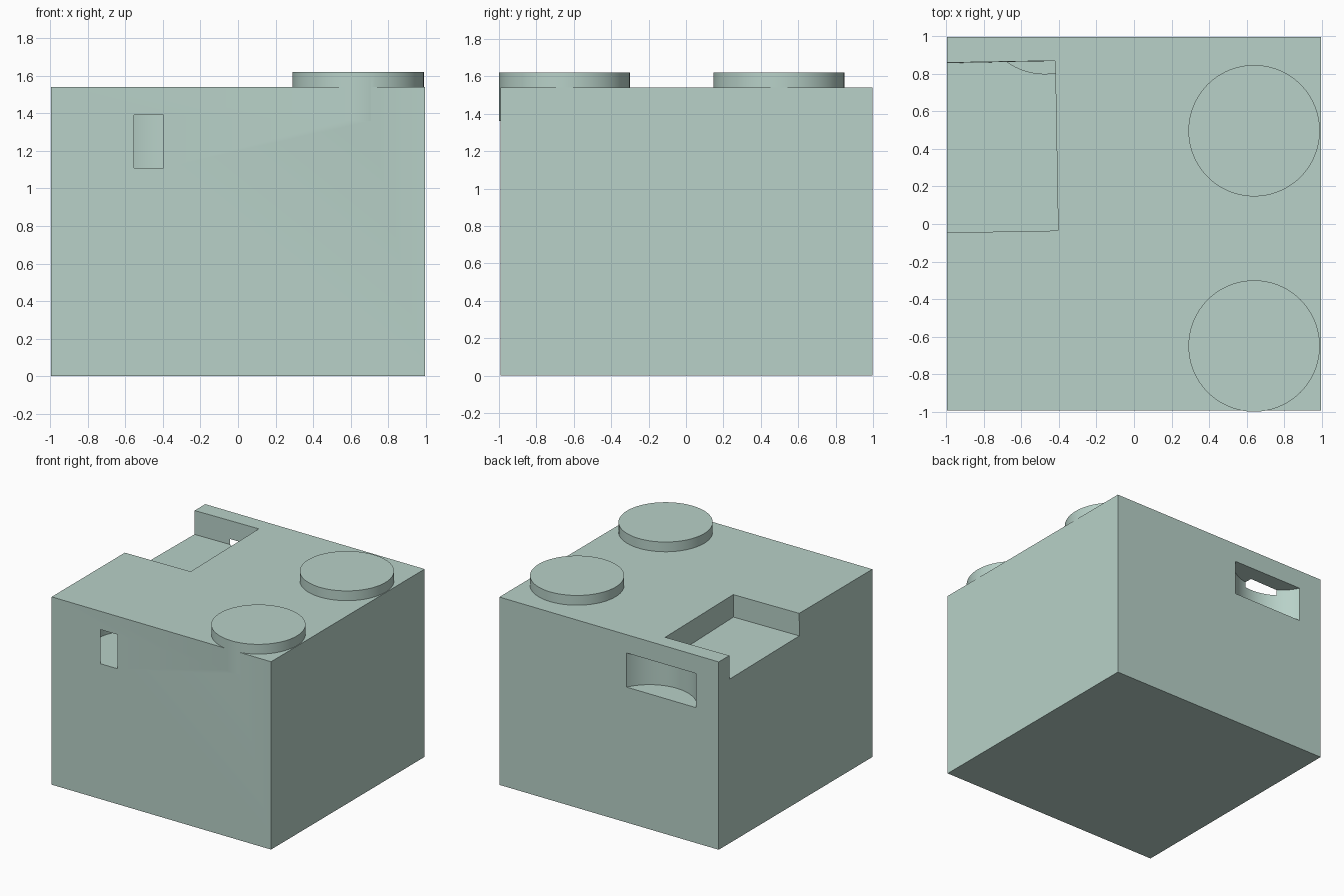
import bpy
from math import radians

if "Cube" in bpy.data.objects:
    bpy.data.objects.remove(bpy.data.objects["Cube"])

R = 0.35          # shared radius of studs and round cavities
TOP = 1.54        # height of the block


def box(name, lo, hi):
    size = [b - a for a, b in zip(lo, hi)]
    mid = [(a + b) / 2 for a, b in zip(lo, hi)]
    bpy.ops.mesh.primitive_cube_add(size=1, location=mid)
    ob = bpy.context.object
    ob.name = name
    ob.scale = size
    bpy.ops.object.transform_apply(location=False, rotation=False, scale=True)
    return ob


def disc(name, x, y, z0, z1):
    bpy.ops.mesh.primitive_cylinder_add(vertices=96, radius=R, depth=z1 - z0,
                                        location=(x, y, (z0 + z1) / 2))
    bpy.context.object.name = name
    return bpy.context.object


def combine(target, tool, operation):
    mod = target.modifiers.new(tool.name, 'BOOLEAN')
    mod.operation = operation
    mod.solver = 'EXACT'
    mod.object = tool
    bpy.context.view_layer.objects.active = target
    bpy.ops.object.modifier_apply(modifier=mod.name)
    bpy.data.objects.remove(tool)


# main block
block = box("block", (-0.995, -0.993, 0), (0.995, 0.997, TOP))

# slightly askew pocket in the top, open to the left side
pocket = box("pocket_cutter", (-1.6, -0.045, 1.35), (-0.412, 0.86, 1.85))
pocket.rotation_euler = (radians(-0.6), 0, radians(1))
combine(block, pocket, 'DIFFERENCE')

# round cavities: one just breaking the front face, one biting into the back
for y in (-0.652, 1.15):
    combine(block, disc("cavity_cutter", -0.475, y, 1.11, 1.39), 'DIFFERENCE')

# round studs sunk into the top
for y in (-0.65, 0.497):
    combine(block, disc("stud", 0.64, y, 1.36, 1.62), 'UNION')

# pale green finish, smooth round walls with crisp edges
mat = bpy.data.materials.new("pale_green")
mat.diffuse_color = (0.48, 0.64, 0.58, 1)
mat.use_nodes = True
mat.node_tree.nodes["Principled BSDF"].inputs["Base Color"].default_value = mat.diffuse_color
block.data.materials.clear()
block.data.materials.append(mat)
bpy.ops.object.select_all(action='DESELECT')
block.select_set(True)
bpy.context.view_layer.objects.active = block
bpy.ops.object.shade_smooth_by_angle(angle=radians(30))
